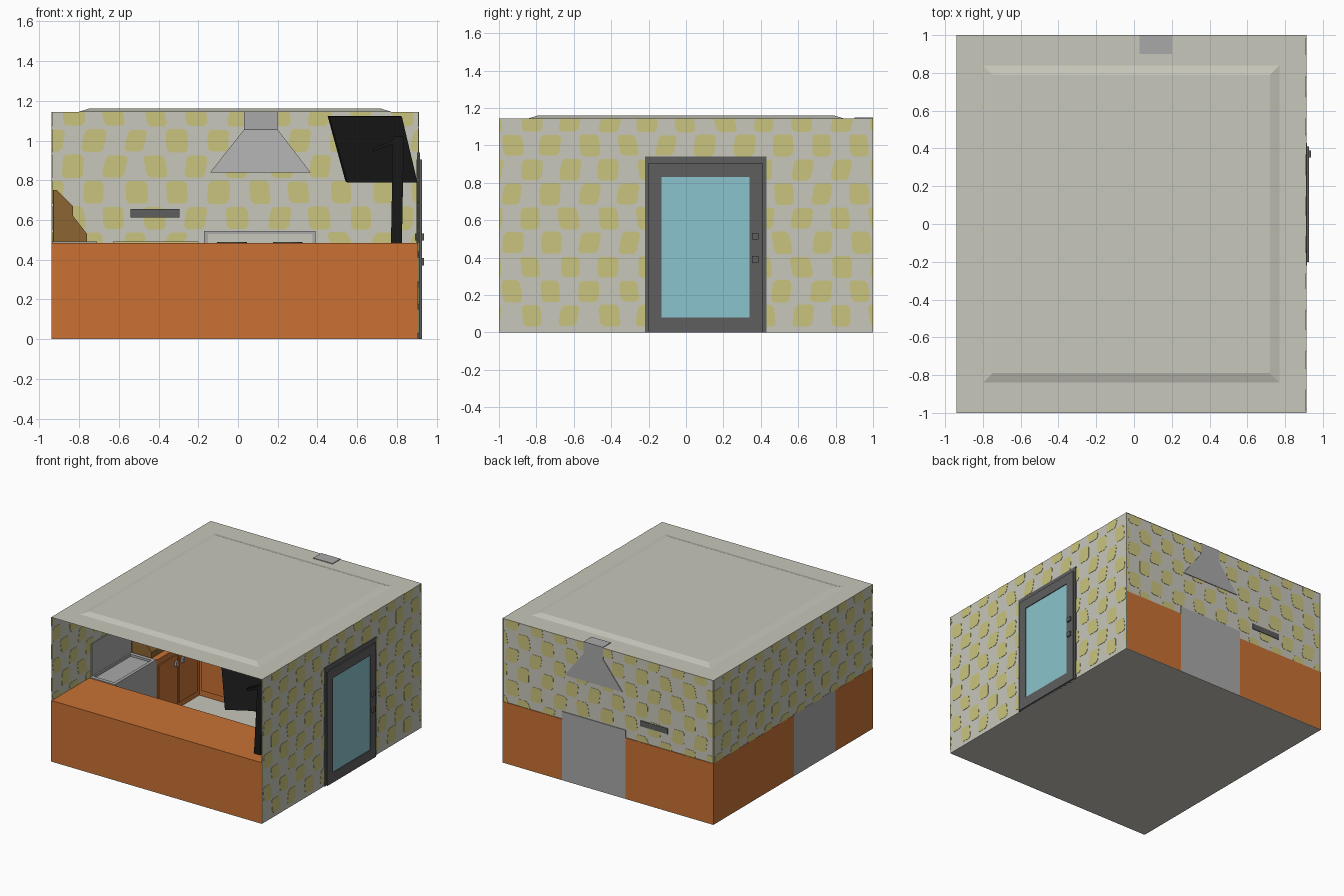
import bpy, bmesh, math, random
from mathutils import Vector

if "Cube" in bpy.data.objects:
    bpy.data.objects.remove(bpy.data.objects["Cube"])

random.seed(4)


def mat(name, hexcol):
    lin = []
    for i in (0, 2, 4):
        c = int(hexcol[i:i + 2], 16) / 255
        lin.append(c / 12.92 if c <= 0.04045 else ((c + 0.055) / 1.055) ** 2.4)
    m = bpy.data.materials.new(name)
    m.diffuse_color = (*lin, 1)
    m.use_nodes = True
    m.node_tree.nodes["Principled BSDF"].inputs["Base Color"].default_value = m.diffuse_color
    return m


PLASTER = mat("plaster", "c8c7bb")
SPOT = mat("wallpaper_spot", "c9c47e")
ORANGE = mat("orange_wood", "c87134")
BROWN = mat("brown_wood", "8c6532")
STEEL = mat("steel", "a9a9a9")
DARK = mat("dark_grey", "5e5e5e")
BLACK = mat("black", "171717")
GLASS = mat("blue_glass", "8ac4cd")


def finish(name, bm, m):
    bmesh.ops.recalc_face_normals(bm, faces=bm.faces)
    me = bpy.data.meshes.new(name)
    bm.to_mesh(me)
    bm.free()
    me.materials.append(m)
    ob = bpy.data.objects.new(name, me)
    bpy.context.collection.objects.link(ob)
    return ob


def add_prism(bm, pts, vec):
    a = [bm.verts.new(p) for p in pts]
    b = [bm.verts.new(Vector(p) + Vector(vec)) for p in pts]
    n = len(a)
    bm.faces.new(a)
    bm.faces.new(b[::-1])
    for i in range(n):
        bm.faces.new((a[i], b[i], b[(i + 1) % n], a[(i + 1) % n]))


def prism(name, pts, vec, m):
    bm = bmesh.new()
    add_prism(bm, pts, vec)
    return finish(name, bm, m)


def box(name, x, y, z, m):
    pts = [(x[0], y[0], z[0]), (x[1], y[0], z[0]), (x[1], y[1], z[0]), (x[0], y[1], z[0])]
    return prism(name, pts, (0, 0, z[1] - z[0]), m)


def taper(name, low, high, m):
    """Solid between two horizontal rectangles given as (x0, x1, y0, y1, z)."""
    bm = bmesh.new()
    rings = []
    for x0, x1, y0, y1, z in (low, high):
        rings.append([bm.verts.new(p) for p in
                      ((x0, y0, z), (x1, y0, z), (x1, y1, z), (x0, y1, z))])
    for r in rings:
        bm.faces.new(r)
    for i in range(4):
        j = (i + 1) % 4
        bm.faces.new((rings[0][i], rings[0][j], rings[1][j], rings[1][i]))
    return finish(name, bm, m)


L, R, C, T = -0.94, 0.91, 0.485, 1.145   # left, right, counter height, ceiling


# room shell
box("floor", (L, R), (-1, 1), (0, 0.004), PLASTER)
box("right_wall", (R - 0.002, R), (-1, 1), (0, T), PLASTER)
box("left_wall", (L + 0.002, L + 0.004), (-1, 1), (C, T), PLASTER)
box("back_wall", (L, R), (0.992, 0.994), (C, T), PLASTER)

# ceiling sheet with raised tray
bm = bmesh.new()
rings = []
for x0, x1, y, z in ((L, R, 1, T), (-0.80, 0.77, 0.84, T), (-0.75, 0.72, 0.79, T + 0.016)):
    rings.append([bm.verts.new(p) for p in ((x0, -y, z), (x1, -y, z), (x1, y, z), (x0, y, z))])
for a, b in zip(rings, rings[1:]):
    for i in range(4):
        bm.faces.new((a[i], a[(i + 1) % 4], b[(i + 1) % 4], b[i]))
bm.faces.new(rings[-1])
finish("ceiling", bm, PLASTER)


# wallpaper spots: staggered soft squares clipped to each wall
def spots(name, place, normal, u_range, v_range):
    bm = bmesh.new()
    for row in range(9):
        v = 0.09 + 0.13 * row
        for col in range(-6, 6):
            u = 0.207 * col + (0.1035 if row % 2 else 0) + random.uniform(-0.008, 0.008)
            w, h = random.uniform(0.048, 0.056), random.uniform(0.054, 0.06)
            skew = random.uniform(-0.012, 0.012)
            ring = [(-1, -.7), (-.7, -1), (.7, -1), (1, -.7), (1, .7), (.7, 1), (-.7, 1), (-1, .7)]
            pts = []
            for a, b in ring:
                p = (min(max(u + a * w + b * skew, u_range[0]), u_range[1]),
                     min(max(v + b * h, v_range[0]), v_range[1]))
                if p not in pts:
                    pts.append(p)
            us, vs = [p[0] for p in pts], [p[1] for p in pts]
            if max(us) - min(us) > 0.01 and max(vs) - min(vs) > 0.01:
                add_prism(bm, [place(*p) for p in pts], normal)
    finish(name, bm, SPOT)


spots("right_wall_spots", lambda u, v: (R - 0.004, u, v), (0.006, 0, 0), (-1, 1), (0.002, T))
spots("left_wall_spots", lambda u, v: (L, u, v), (0.006, 0, 0), (-1, 0.99), (C, T))
spots("back_wall_spots", lambda u, v: (u, 0.990, v), (0, 0.006, 0), (L + 0.004, R - 0.004), (C, T))

# door: frame, leaf rails around the glass, lock and handle
box("door_casing_left", (0.902, 0.916), (-0.22, -0.20), (0, 0.94), DARK)
box("door_casing_right", (0.902, 0.916), (0.41, 0.43), (0, 0.94), DARK)
box("door_casing_top", (0.902, 0.916), (-0.20, 0.41), (0.905, 0.94), DARK)
box("door_stile_left", (0.898, 0.926), (-0.20, -0.13), (0, 0.905), DARK)
box("door_stile_right", (0.898, 0.926), (0.34, 0.41), (0, 0.905), DARK)
box("door_rail_bottom", (0.898, 0.926), (-0.13, 0.34), (0, 0.08), DARK)
box("door_rail_top", (0.898, 0.926), (-0.13, 0.34), (0.83, 0.905), DARK)
box("door_glass", (0.903, 0.920), (-0.13, 0.34), (0.08, 0.83), GLASS)
for i, z in enumerate((0.39, 0.515)):
    box(f"door_knob_{i}", (0.89, 0.937), (0.352, 0.388), (z - 0.018, z + 0.018), DARK)

# orange counters
box("front_counter", (L, 0.907), (-1, -0.53), (0.002, C), ORANGE)
box("left_cabinet", (L, -0.71), (-0.01, 1), (0.002, C), ORANGE)
box("back_cabinet_left", (-0.72, -0.17), (0.53, 1), (0.002, C), ORANGE)
box("back_cabinet_right", (0.39, 0.907), (0.53, 1), (0.002, C), ORANGE)

# cabinet door panels and knobs
for i, x in enumerate((-0.69, -0.43, 0.41, 0.655)):
    box(f"back_panel_{i}", (x, x + 0.235), (0.52, 0.531), (0.05, 0.44), ORANGE)
    kx = x + (0.205 if i % 2 == 0 else 0.03)
    box(f"back_knob_{i}", (kx - 0.012, kx + 0.012), (0.50, 0.521), (0.36, 0.40), STEEL)
for i, y in enumerate((0.01, 0.265)):
    box(f"left_panel_{i}", (-0.711, -0.70), (y, y + 0.235), (0.05, 0.44), ORANGE)
    ky = y + (0.205 if i == 0 else 0.03)
    box(f"left_knob_{i}", (-0.701, -0.68), (ky - 0.012, ky + 0.012), (0.36, 0.40), STEEL)

# steel wash unit on the left wall, with rim and splash plate
box("wash_unit", (L, -0.71), (-0.53, -0.01), (0.002, 0.475), STEEL)
for n, xs, ys in (("front", (-0.735, -0.71), (-0.53, -0.01)), ("back", (L, -0.915), (-0.53, -0.01)),
                  ("near", (-0.915, -0.735), (-0.53, -0.50)), ("far", (-0.915, -0.735), (-0.04, -0.01))):
    box(f"wash_rim_{n}", xs, ys, (0.475, 0.492), STEEL)
box("splash_plate", (L + 0.008, L + 0.014), (-0.51, -0.01), (C, 0.75), STEEL)

# stepped wooden bin on the left cabinet
prism("wooden_bin", [(-0.932, 0, C), (-0.932, 0, 0.75), (-0.91, 0, 0.75), (-0.83, 0, 0.67),
                     (-0.83, 0, 0.62), (-0.76, 0, 0.53), (-0.76, 0, C)], (0, 0.4, 0), BROWN)

# stove with back panel, oven window and burners
box("stove", (-0.17, 0.39), (0.53, 1), (0.002, C), STEEL)
box("stove_back_panel", (-0.17, 0.39), (0.975, 1.0), (C, 0.545), STEEL)
box("stove_panel_inset", (-0.15, 0.375), (0.97, 0.976), (C, 0.53), PLASTER)
box("oven_window", (-0.09, 0.31), (0.524, 0.531), (0.10, 0.32), DARK)
box("oven_handle", (-0.11, 0.33), (0.50, 0.531), (0.38, 0.40), STEEL)
for i, (x, y) in enumerate(((-0.03, 0.64), (0.25, 0.64), (-0.03, 0.85), (0.25, 0.85))):
    ring = [(x + 0.075 * math.cos(a * math.pi / 8), y + 0.075 * math.sin(a * math.pi / 8), C)
            for a in range(16)]
    prism(f"burner_{i}", ring, (0, 0, 0.004), DARK)

# extractor hood and wall rack
taper("hood", (-0.14, 0.365, 0.70, 1, 0.84), (0.03, 0.20, 0.90, 1, 1.055), STEEL)
box("hood_duct", (0.03, 0.20), (0.90, 1), (1.055, 1.15), STEEL)
box("wall_rack", (-0.54, -0.295), (0.965, 1.0), (0.612, 0.656), DARK)

# thin board on the back counter
box("cutting_board", (-0.63, -0.20), (0.62, 0.90), (C, 0.492), SPOT)

# tilted screen on a stand
prism("screen", [(0.55, -0.95, 0.79), (0.903, -0.75, 0.79), (0.825, -0.67, 1.12), (0.46, -0.87, 1.12)],
      (-0.009, 0.018, 0.004), BLACK)
prism("screen_post", [(0.77, -0.90, C), (0.825, -0.90, C), (0.825, -0.86, C), (0.77, -0.86, C)],
      (0.01, 0.03, 0.535), BLACK)
prism("screen_arm", [(0.68, -0.87, 0.945), (0.79, -0.87, 0.985), (0.79, -0.87, 1.01), (0.68, -0.87, 0.96)],
      (0, 0.05, 0), BLACK)
